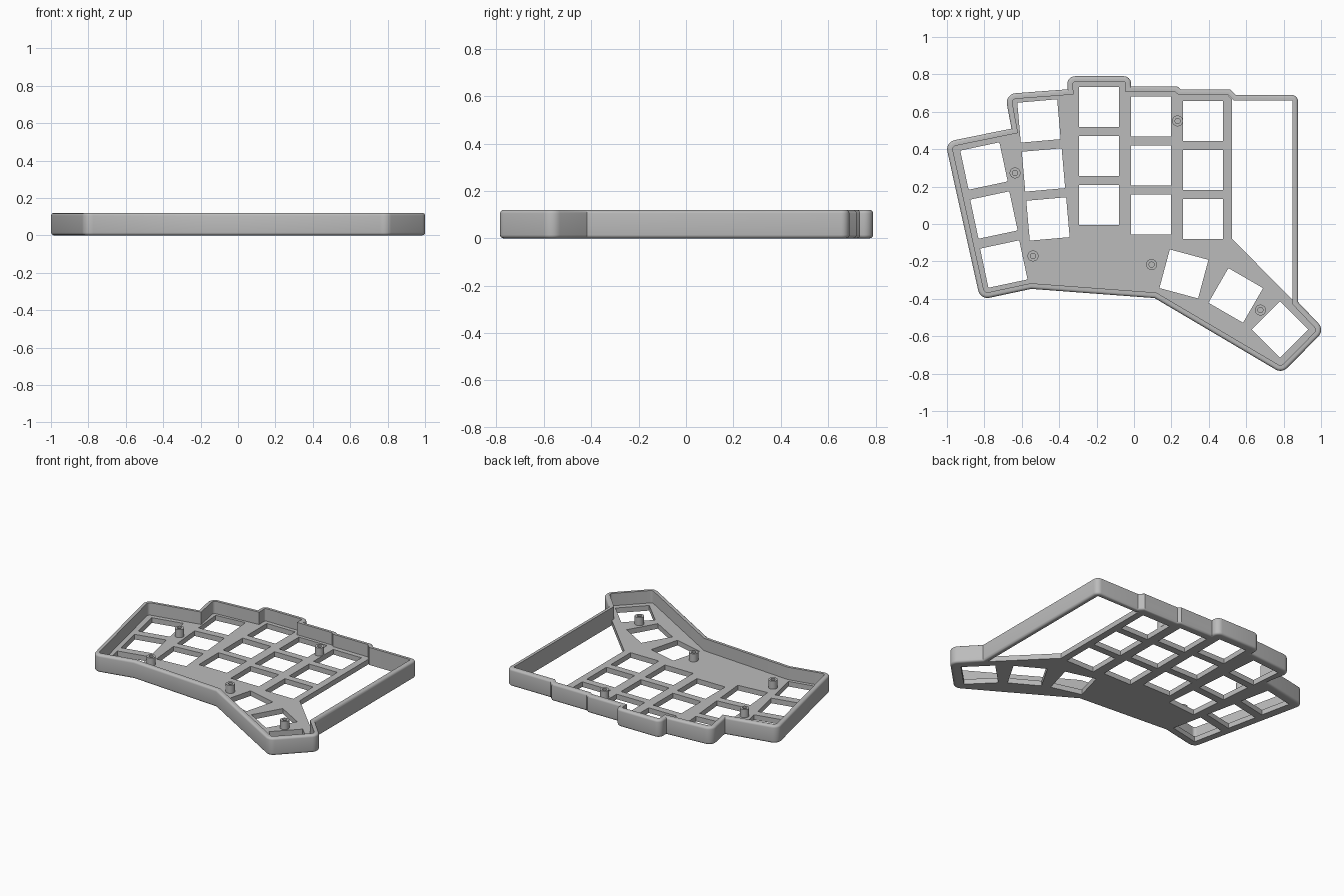
import bpy
import bmesh
from math import radians, sin, cos, pi
from mathutils import Vector

cube = bpy.data.objects.get("Cube")
if cube:
    bpy.data.objects.remove(cube)

HEIGHT, WALL, PLATE, KEY, EDGE = 0.12, 0.03, 0.035, 0.214, 0.015

grey = bpy.data.materials.new("plain_grey")
grey.use_nodes = True
grey.diffuse_color = (0.5, 0.5, 0.5, 1)
grey.node_tree.nodes["Principled BSDF"].inputs["Base Color"].default_value = (0.5, 0.5, 0.5, 1)


def finish(name, bm, smooth=True):
    """Weld, fix normals, and add the mesh to the scene."""
    bmesh.ops.remove_doubles(bm, verts=bm.verts, dist=1e-5)
    bmesh.ops.recalc_face_normals(bm, faces=bm.faces)
    mesh = bpy.data.meshes.new(name)
    bm.to_mesh(mesh)
    bm.free()
    mesh.materials.clear()
    mesh.materials.append(grey)
    obj = bpy.data.objects.new(name, mesh)
    bpy.context.collection.objects.link(obj)
    if smooth:
        bpy.ops.object.select_all(action='DESELECT')
        obj.select_set(True)
        bpy.context.view_layer.objects.active = obj
        bpy.ops.object.shade_smooth_by_angle(angle=radians(30))
    return obj


def rounded(corners, steps=6):
    """Turn (x, y, radius) corners into an outline with arcs."""
    path = []
    for i, (x, y, r) in enumerate(corners):
        p = Vector((x, y))
        if r == 0:
            path.append(p)
            continue
        a = (Vector(corners[i - 1][:2]) - p).normalized()
        b = (Vector(corners[(i + 1) % len(corners)][:2]) - p).normalized()
        half = a.angle(b) / 2
        centre = p + (a + b).normalized() * r / sin(half)
        start = p + a * r / (sin(half) / cos(half)) - centre
        end = p + b * r / (sin(half) / cos(half)) - centre
        sweep = start.angle(end)
        for k in range(steps + 1):
            t = k / steps
            path.append(centre + (start * sin((1 - t) * sweep) + end * sin(t * sweep)) / sin(sweep))
    return path


def inset(path, d):
    """Mitred inward offset of a clockwise outline."""
    out = []
    for i, p in enumerate(path):
        a = (p - path[i - 1]).normalized()
        b = (path[(i + 1) % len(path)] - p).normalized()
        na, nb = Vector((a.y, -a.x)), Vector((b.y, -b.x))
        out.append(p + (na + nb) * d / (1 + na.dot(nb)))
    return out


def ring(name, loops):
    """Closed band of quads through a cycle of matching vertex loops."""
    bm = bmesh.new()
    rows = [[bm.verts.new(p) for p in loop] for loop in loops]
    n = len(rows[0])
    for i, row in enumerate(rows):
        nxt = rows[(i + 1) % len(rows)]
        for j in range(n):
            k = (j + 1) % n
            bm.faces.new((row[j], row[k], nxt[k], nxt[j]))
    return finish(name, bm)


# Case outline, clockwise from the left corner
outline = rounded([
    (-1.009, 0.438, 0.05), (-0.655, 0.51, 0), (-0.69, 0.695, 0.05), (-0.355, 0.72, 0),
    (-0.358, 0.79, 0.04), (-0.015, 0.79, 0.04), (-0.015, 0.735, 0), (0.232, 0.735, 0),
    (0.25, 0.72, 0), (0.515, 0.72, 0), (0.545, 0.69, 0), (0.877, 0.69, 0.035),
    (0.877, -0.417, 0), (1.02, -0.567, 0.05), (0.791, -0.798, 0.05), (0.11, -0.396, 0),
    (-0.55, -0.347, 0), (-0.822, -0.405, 0.05)])

# Outer wall with rounded top and bottom edges
arc = [(EDGE * (1 - cos(t)), EDGE * (1 - sin(t))) for t in (k * pi / 8 for k in range(5))]
section = [(d, z) for d, z in reversed(arc)] + [(d, HEIGHT - z) for d, z in arc]
section += [(WALL, HEIGHT), (WALL, 0)]
ring("outer_wall", [[(p.x, p.y, z) for p in inset(outline, d)] for d, z in section])

# Switch plate outline, leaving the open bay on the side
inner = inset(outline, WALL)
bay = [Vector(p) for p in ((0.525, 0.665), (0.525, -0.08), (0.847, -0.405))]
plate = []
bay_done = False
for p in inner:
    if p.x > 0.525 and p.y > -0.42:
        if not bay_done:
            plate += bay
            bay_done = True
    else:
        plate.append(p)

# Switch openings: columns of three, then the thumb cluster
columns = [(-0.802, 0.31, 0.053, 12), (-0.508, 0.551, 0.024, 5), (-0.187, 0.626, 0, 0),
           (0.091, 0.576, 0, 0), (0.37, 0.55, 0, 0)]
keys = [(x + dx * row, y - 0.262 * row, a) for x, y, dx, a in columns for row in range(3)]
keys += [(0.267, -0.267, -15), (0.544, -0.382, -30), (0.78, -0.564, -45)]


def square(x, y, angle):
    r = KEY / 2 ** 0.5
    turns = [radians(angle + 45 + 90 * k) for k in range(4)]
    return [Vector((x + r * cos(t), y + r * sin(t))) for t in turns]


# Filled flat curve gives the plate with its openings
curve = bpy.data.curves.new("plate_profile", 'CURVE')
curve.dimensions = '2D'
curve.fill_mode = 'BOTH'
curve.extrude = PLATE / 2
for path in [plate] + [square(*k) for k in keys]:
    spline = curve.splines.new('POLY')
    spline.points.add(len(path) - 1)
    for point, p in zip(spline.points, path):
        point.co = (p.x, p.y, 0, 1)
    spline.use_cyclic_u = True
helper = bpy.data.objects.new("plate_profile", curve)
bpy.context.collection.objects.link(helper)
graph = bpy.context.evaluated_depsgraph_get()
flat = bpy.data.meshes.new_from_object(helper.evaluated_get(graph))
bm = bmesh.new()
bm.from_mesh(flat)
bmesh.ops.translate(bm, verts=bm.verts, vec=(0, 0, PLATE / 2))
for face in bm.faces:
    face.smooth = False
bpy.data.objects.remove(helper)
bpy.data.meshes.remove(flat)
finish("switch_plate", bm, smooth=False)

# Hollow screw posts
posts = [(-0.636, 0.273), (-0.54, -0.171), (0.233, 0.551), (0.094, -0.217), (0.676, -0.46)]
for i, (x, y) in enumerate(posts):
    loops = []
    for r, z in ((0.029, PLATE - 0.005), (0.029, 0.09), (0.014, 0.09), (0.014, PLATE - 0.005)):
        loops.append([(x + r * cos(k * pi / 12), y + r * sin(k * pi / 12), z) for k in range(24)])
    ring(f"screw_post_{i + 1}", loops)
